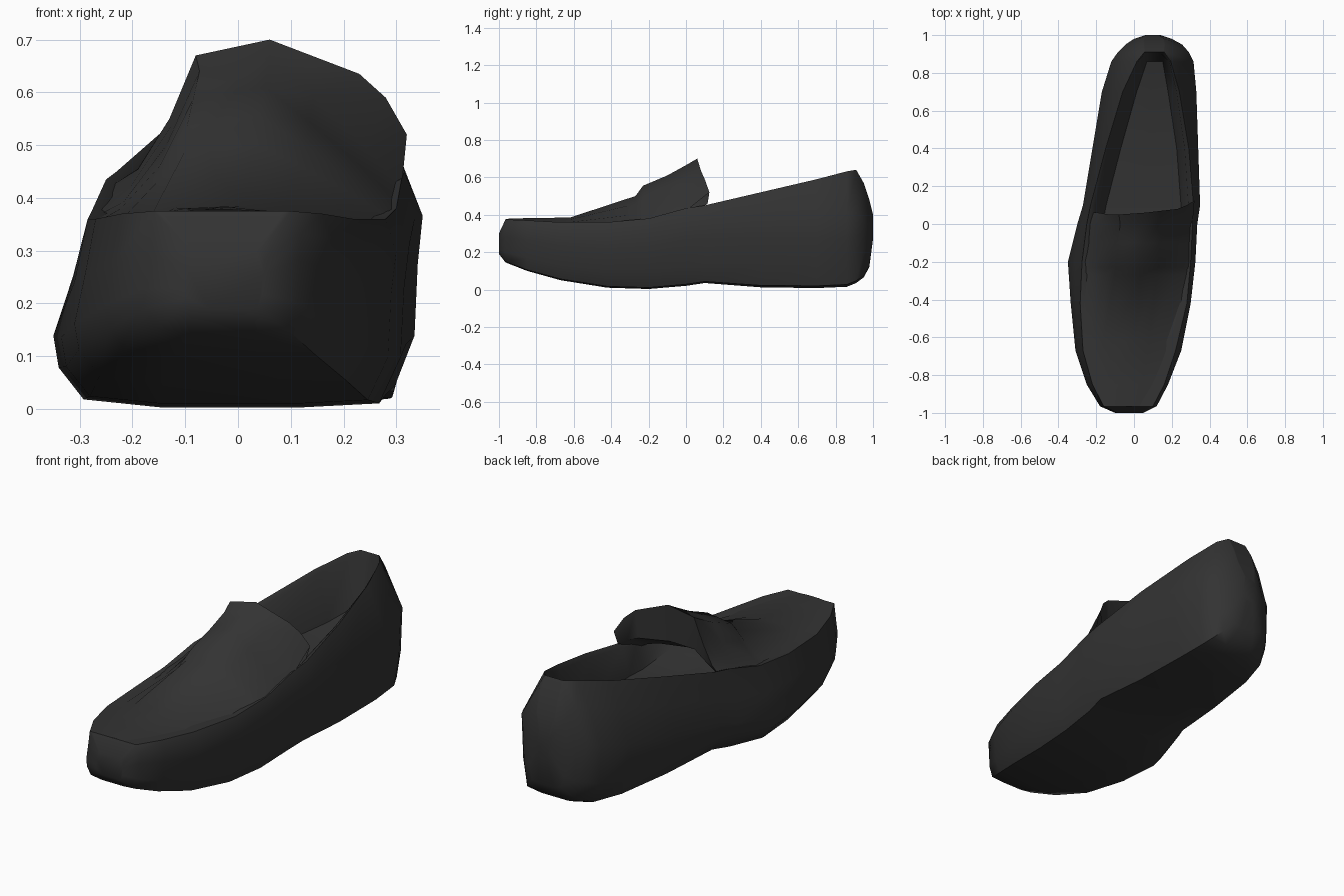
import bpy
import bmesh

default_cube = bpy.data.objects.get("Cube")
if default_cube:
    bpy.data.objects.remove(default_cube, do_unlink=True)


def make_material(name, colour):
    material = bpy.data.materials.new(name)
    material.use_nodes = True
    material.diffuse_color = colour
    shader = material.node_tree.nodes["Principled BSDF"]
    shader.inputs["Base Color"].default_value = colour
    shader.inputs["Roughness"].default_value = 0.8
    return material


leather = make_material("black leather", (0.033, 0.033, 0.033, 1))


def mix(start, end, amount):
    return start + (end - start) * amount


def loft(name, rows, closed, angle):
    """Skin a list of equally long rows of points; closed rows get end caps."""
    mesh = bpy.data.meshes.new(name)
    bm = bmesh.new()
    rings = [[bm.verts.new(point) for point in row] for row in rows]
    count = len(rings[0])
    for first, second in zip(rings, rings[1:]):
        for i in range(count if closed else count - 1):
            j = (i + 1) % count
            bm.faces.new((first[i], first[j], second[j], second[i]))
    if closed:
        bm.faces.new(rings[0])
        bm.faces.new(rings[-1])
    bmesh.ops.recalc_face_normals(bm, faces=bm.faces)
    bm.to_mesh(mesh)
    bm.free()
    shape = bpy.data.objects.new(name, mesh)
    bpy.context.collection.objects.link(shape)
    mesh.materials.append(leather)
    bpy.ops.object.select_all(action="DESELECT")
    shape.select_set(True)
    bpy.context.view_layer.objects.active = shape
    bpy.ops.object.shade_smooth_by_angle(angle=angle)
    return shape


def shoe_section(y, left, right, rim_left, rim_right, bottom, rim, floor):
    """Ring from the left rim down around the sole, then back over the lining."""
    height = rim - bottom
    middle = (left + right) / 2
    half = (right - left) / 2
    back = max(y, 0)
    belly = 0.36 + 0.18 * back
    shoulder = 0.82 - 0.22 * back
    ring = [
        (rim_left, y, rim),
        (mix(left, rim_left, 0.5), y, bottom + height * (belly + 0.3)),
        (left, y, bottom + height * belly),
        (left + half * 0.03, y, bottom + height * 0.2),
        (middle - half * 0.83, y, bottom + height * 0.04),
        (middle - half * 0.4, y, bottom),
        (middle + half * 0.4, y, bottom),
        (middle + half * 0.83, y, bottom + height * 0.02),
        (right - half * 0.05, y, bottom + height * 0.25),
        (right - half * 0.03, y, bottom + height * (shoulder - 0.22)),
        (right, y, bottom + height * shoulder),
        (rim_right, y, rim),
    ]
    # The lining narrows towards the heel
    edge = 0.15 + 0.2 * back ** 2
    for side, drop in ((0.95, 0.08), (1 - edge * 0.8, 1), (0.5, 1), (edge, 1), (0.05, 0.08)):
        ring.append((mix(rim_left, rim_right, side), y, mix(rim, floor, drop)))
    return ring


# Shoe body: y, left, right, rim left, rim right, bottom, rim, lining floor
stations = [
    (-1, -0.1, 0.05, -0.09, 0.04, 0.19, 0.3, 0.3),
    (-0.965, -0.18, 0.12, -0.16, 0.1, 0.145, 0.375, 0.375),
    (-0.85, -0.25, 0.18, -0.22, 0.16, 0.1, 0.37, 0.37),
    (-0.67, -0.31, 0.25, -0.27, 0.22, 0.05, 0.36, 0.36),
    (-0.42, -0.335, 0.3, -0.285, 0.28, 0.01, 0.36, 0.36),
    (-0.2, -0.35, 0.325, -0.275, 0.3, 0.003, 0.38, 0.33),
    (0, -0.3, 0.335, -0.25, 0.31, 0.02, 0.435, 0.3),
    (0.1, -0.27, 0.35, -0.23, 0.315, 0.035, 0.45, 0.3),
    (0.4, -0.22, 0.34, -0.15, 0.29, 0.012, 0.52, 0.31),
    (0.7, -0.17, 0.33, -0.06, 0.24, 0.008, 0.59, 0.34),
    (0.86, -0.12, 0.315, 0.015, 0.195, 0.015, 0.632, 0.38),
    (0.91, -0.085, 0.29, 0.055, 0.16, 0.035, 0.64, 0.64),
    (0.95, -0.045, 0.255, 0.05, 0.165, 0.065, 0.57, 0.57),
    (0.98, 0, 0.2, 0.05, 0.16, 0.12, 0.48, 0.48),
    (1, 0.06, 0.14, 0.07, 0.13, 0.27, 0.4, 0.4),
]
loft("shoe_body", [shoe_section(*row) for row in stations], True, 0.9)

# Vamp rising into the tongue: y, left, right, edge height, crest height
tongue_profile = [(0, 0), (0.1, 0.14), (0.22, 0.5), (0.31, 0.9), (0.55, 1), (0.7, 0.7), (0.88, 0.3), (1, 0)]
vamp_rows = [
    (-0.965, -0.16, 0.1, 0.37, 0.378),
    (-0.85, -0.22, 0.16, 0.362, 0.382),
    (-0.62, -0.275, 0.23, 0.35, 0.385),
    (-0.27, -0.28, 0.295, 0.36, 0.5),
    (-0.23, -0.275, 0.3, 0.365, 0.555),
    (-0.1, -0.26, 0.305, 0.39, 0.61),
    (0, -0.245, 0.31, 0.42, 0.665),
]
surface = [
    [(mix(left, right, across), y, mix(edge, crest, lift)) for across, lift in tongue_profile]
    for y, left, right, edge, crest in vamp_rows
]
# Flared back lip of the tongue, higher on one side, then its folded underside
lip = [
    (-0.23, 0.06, 0.42), (-0.19, 0.06, 0.455), (-0.13, 0.05, 0.55), (-0.08, 0.05, 0.67),
    (0.06, 0.06, 0.7), (0.23, 0.08, 0.635), (0.28, 0.1, 0.59), (0.32, 0.125, 0.52),
]
surface.append(lip)
surface.append([(x * 0.95, y - 0.01, mix(z, 0.43, 0.7)) for x, y, z in lip])
surface.append([(x * 0.9, y - 0.15, mix(z, 0.36, 0.8)) for x, y, z in lip])
loft("vamp_and_tongue", surface, False, 0.9)
